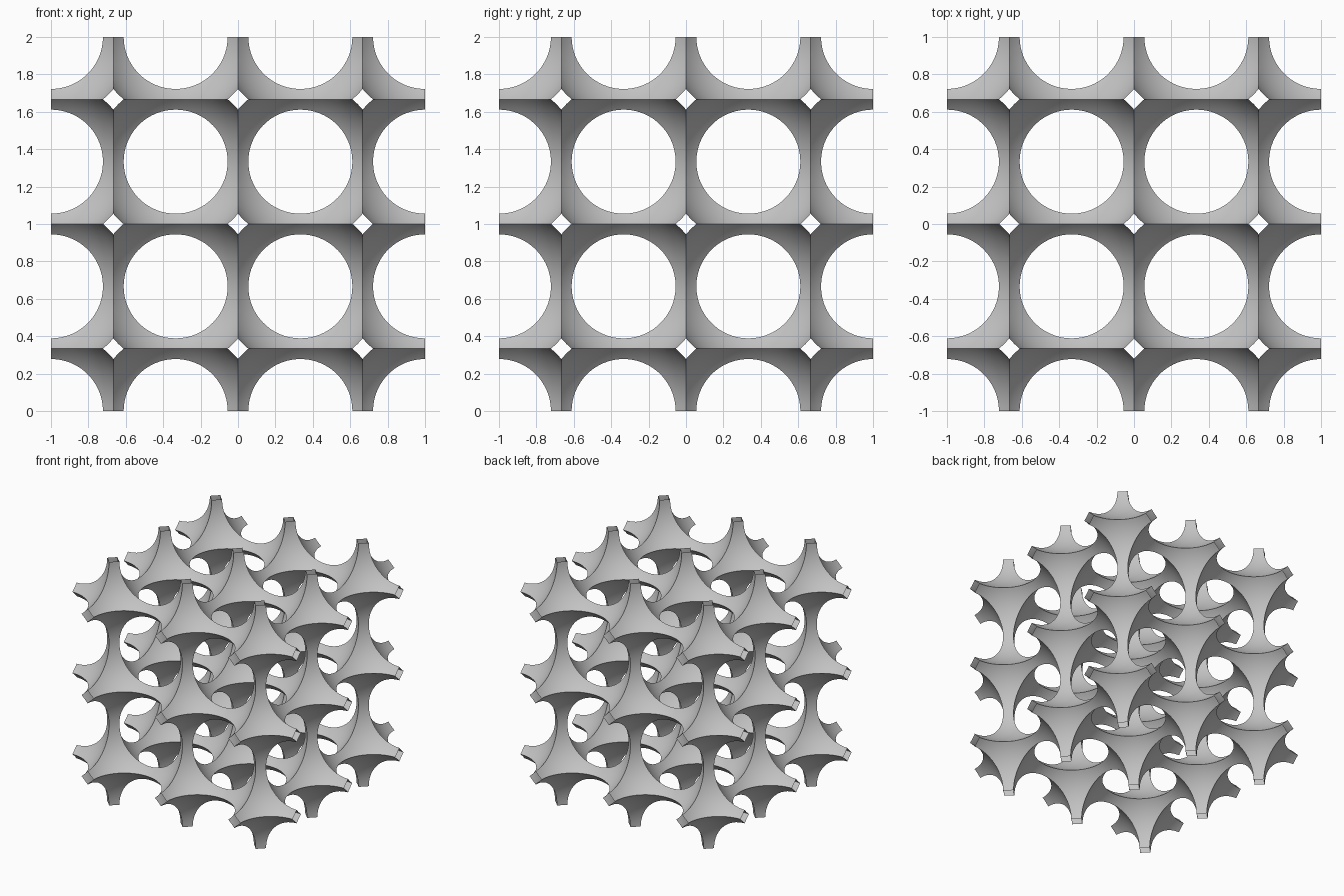
import bpy
import bmesh
from mathutils import Matrix, Vector

cube = bpy.data.objects.get("Cube")
if cube:
    bpy.data.objects.remove(cube)

CELL = 2 / 3                        # lattice spacing, three cells per side
HALF = CELL / 2
ARM = 0.055                         # half-width of an arm at its open end
RADIUS = (HALF ** 2 + (HALF - ARM) ** 2) ** 0.5   # hollow at each cell corner

# Material
grey = bpy.data.materials.new("plain grey")
grey.use_nodes = True
colour = (0.55, 0.55, 0.55, 1)
grey.diffuse_color = colour
grey.node_tree.nodes["Principled BSDF"].inputs["Base Color"].default_value = colour

# One eighth of a node: the part of the corner sphere inside its octant
bm = bmesh.new()
bmesh.ops.create_icosphere(bm, subdivisions=5, radius=RADIUS,
                           matrix=Matrix.Translation((HALF, HALF, HALF)))
for i in range(3):
    axis = Vector((0, 0, 0))
    axis[i] = 1
    for point, normal in ((axis * 0, -axis), (axis * HALF, axis)):
        bmesh.ops.bisect_plane(bm, geom=bm.verts[:] + bm.edges[:] + bm.faces[:],
                               plane_co=point, plane_no=normal, clear_outer=True)
bmesh.ops.remove_doubles(bm, verts=bm.verts[:], dist=0.0001)
bmesh.ops.reverse_faces(bm, faces=bm.faces[:])

# Smooth hollows with crisp ridges along the mirror planes
for face in bm.faces:
    face.smooth = True
for edge in bm.edges:
    if any(all(abs(v.co[i]) < 0.0002 for v in edge.verts) for i in range(3)):
        edge.smooth = False

mesh = bpy.data.meshes.new("lattice")
bm.to_mesh(mesh)
bm.free()
mesh.materials.append(grey)
lattice = bpy.data.objects.new("lattice", mesh)
lattice.location = (-CELL, -CELL, HALF)
bpy.context.collection.objects.link(lattice)

# Mirror into a six-armed node, then repeat along each axis
mirror = lattice.modifiers.new("node", 'MIRROR')
mirror.use_axis = (True, True, True)
mirror.merge_threshold = 0.0005
for i, name in enumerate(("row", "layer", "stack")):
    array = lattice.modifiers.new(name, 'ARRAY')
    array.count = 3
    array.use_relative_offset = False
    array.use_constant_offset = True
    offset = [0, 0, 0]
    offset[i] = CELL
    array.constant_offset_displace = offset
    array.use_merge_vertices = True
    array.merge_threshold = 0.0005
